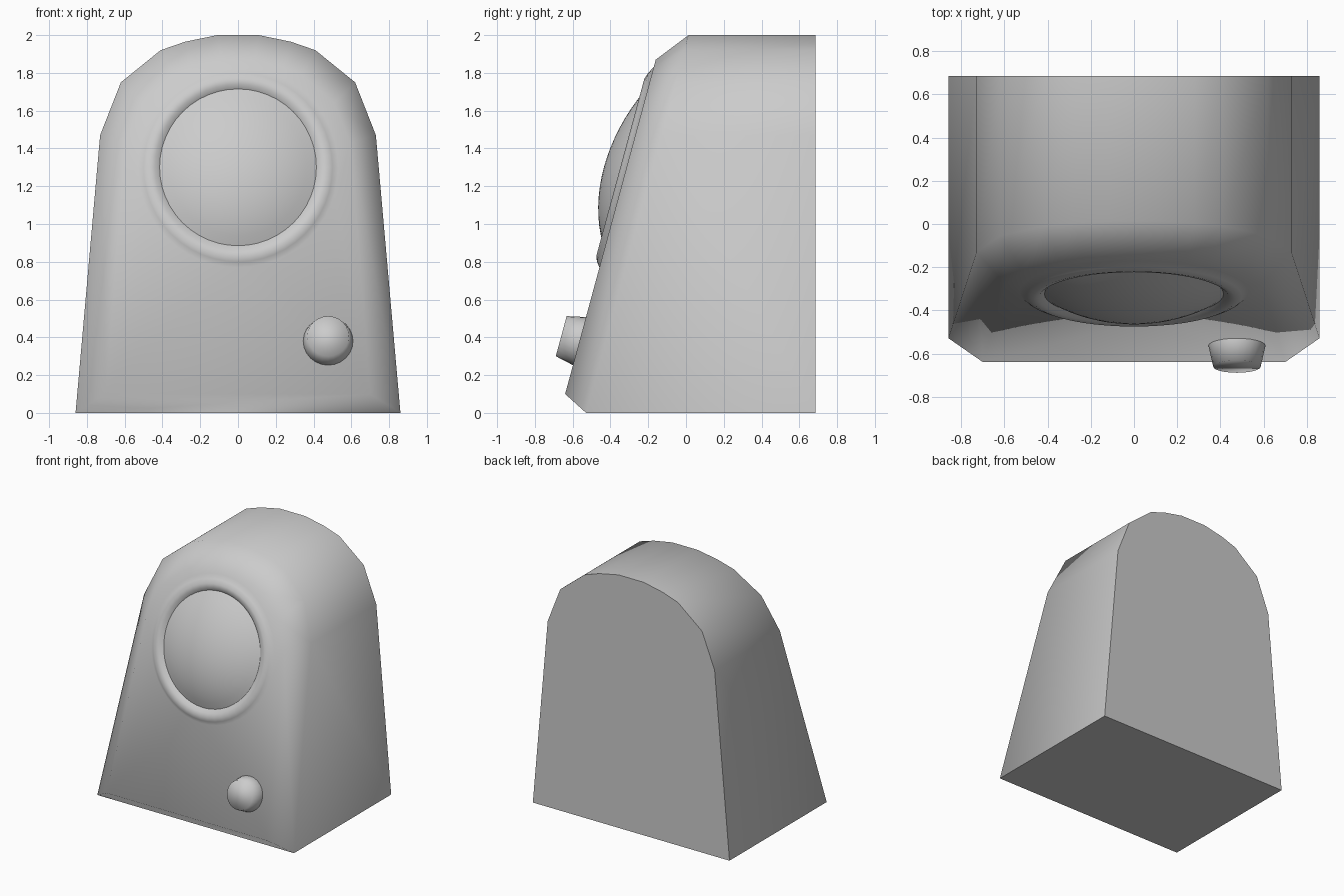
import bpy, bmesh, math
from mathutils import Vector

cube = bpy.data.objects.get("Cube")
if cube:
    bpy.data.objects.remove(cube)

grey = bpy.data.materials.new("warm_grey")
grey.use_nodes = True
GREY = (0.6, 0.6, 0.6, 1)
grey.diffuse_color = GREY
grey.node_tree.nodes["Principled BSDF"].inputs["Base Color"].default_value = GREY

SLOPE = 0.271      # lean of the front panel
SEGMENTS = 48


def front(x, z, out=0.0):
    """Point on the leaning front panel, pushed forward by out."""
    return Vector((x, -0.667 + SLOPE * z - out, z))


def mirrored(half):
    return half + [(-x, z) for x, z in reversed(half)]


def ring(bm, radius, out, cz=1.3):
    angles = [math.tau * i / SEGMENTS for i in range(SEGMENTS)]
    return [bm.verts.new(front(radius * math.cos(a), cz + radius * math.sin(a), out))
            for a in angles]


def skin(bm, a, b):
    n = len(a)
    for i in range(n):
        j = (i + 1) % n
        bm.faces.new((a[i], a[j], b[j], b[i]))


def loop_edges(bm, loop):
    edges = []
    for i, v in enumerate(loop):
        w = loop[(i + 1) % len(loop)]
        edges.append(bm.edges.get((v, w)) or bm.edges.new((v, w)))
    return edges


def finish(bm, name):
    bmesh.ops.recalc_face_normals(bm, faces=bm.faces[:])
    for f in bm.faces:
        f.smooth = True
    mesh = bpy.data.meshes.new(name)
    bm.to_mesh(mesh)
    bm.free()
    mesh.materials.append(grey)
    obj = bpy.data.objects.new(name, mesh)
    bpy.context.collection.objects.link(obj)
    return obj


# Cabinet: arched outline, chamfered leaning front, flat back
outer = mirrored([(0.86, 0), (0.73, 1.47), (0.62, 1.75), (0.41, 1.92), (0.28, 1.965), (0.11, 2)])
inner = mirrored([(0.70, 0.1), (0.595, 1.43), (0.51, 1.64), (0.34, 1.79), (0.24, 1.83), (0.09, 1.87)])
bm = bmesh.new()
back = [bm.verts.new((x, 0.685, z)) for x, z in outer]
edge = [bm.verts.new(front(x, z, -0.138)) for x, z in outer]
panel = [bm.verts.new(front(x, z)) for x, z in inner]
skin(bm, back, edge)
skin(bm, edge, panel)
bm.faces.new(back)

# Raised rounded lip around the round opening
lip = [ring(bm, r, out) for r, out in
       [(0.53, 0), (0.5, 0.021), (0.47, 0.033), (0.44, 0.028), (0.415, 0.008)]]
for a, b in zip(lip, lip[1:]):
    skin(bm, a, b)
bm.faces.new(lip[-1])
bmesh.ops.triangle_fill(bm, use_beauty=True,
                        edges=loop_edges(bm, panel) + loop_edges(bm, lip[0]))

# Crisp edges around the back, the base and the opening
for e in loop_edges(bm, back) + loop_edges(bm, lip[-1]):
    e.smooth = False
for e in bm.edges:
    if all(abs(v.co.z) < 0.001 for v in e.verts):
        e.smooth = False
finish(bm, "cabinet")

# Bulging speaker dome
bm = bmesh.new()
R, RISE = 0.415, 0.11
sphere = (R * R + RISE * RISE) / (2 * RISE)
rings = []
for k in range(8):
    r = R * (1 - k / 8)
    rings.append(ring(bm, r, 0.01 + RISE - sphere + math.sqrt(sphere ** 2 - r * r)))
for a, b in zip(rings, rings[1:]):
    skin(bm, a, b)
tip = bm.verts.new(front(0, 1.3, 0.01 + RISE))
for i in range(SEGMENTS):
    bm.faces.new((rings[-1][i], rings[-1][(i + 1) % SEGMENTS], tip))
dome = finish(bm, "speaker_dome")

# Tapered knob standing square to the front panel
bm = bmesh.new()
up = Vector((0, SLOPE, 1)).normalized()
normal = Vector((0, -1, SLOPE)).normalized()
centre = front(0.477, 0.38)
knob_rings = []
for radius, height in [(0.132, -0.02), (0.132, 0), (0.11, 0.1)]:
    knob_rings.append([bm.verts.new(
        centre + normal * height
        + radius * (Vector((math.cos(a), 0, 0)) + up * math.sin(a)))
        for a in (math.tau * i / 24 for i in range(24))])
for a, b in zip(knob_rings, knob_rings[1:]):
    skin(bm, a, b)
bm.faces.new(knob_rings[0])
bm.faces.new(knob_rings[-1])
finish(bm, "knob")
